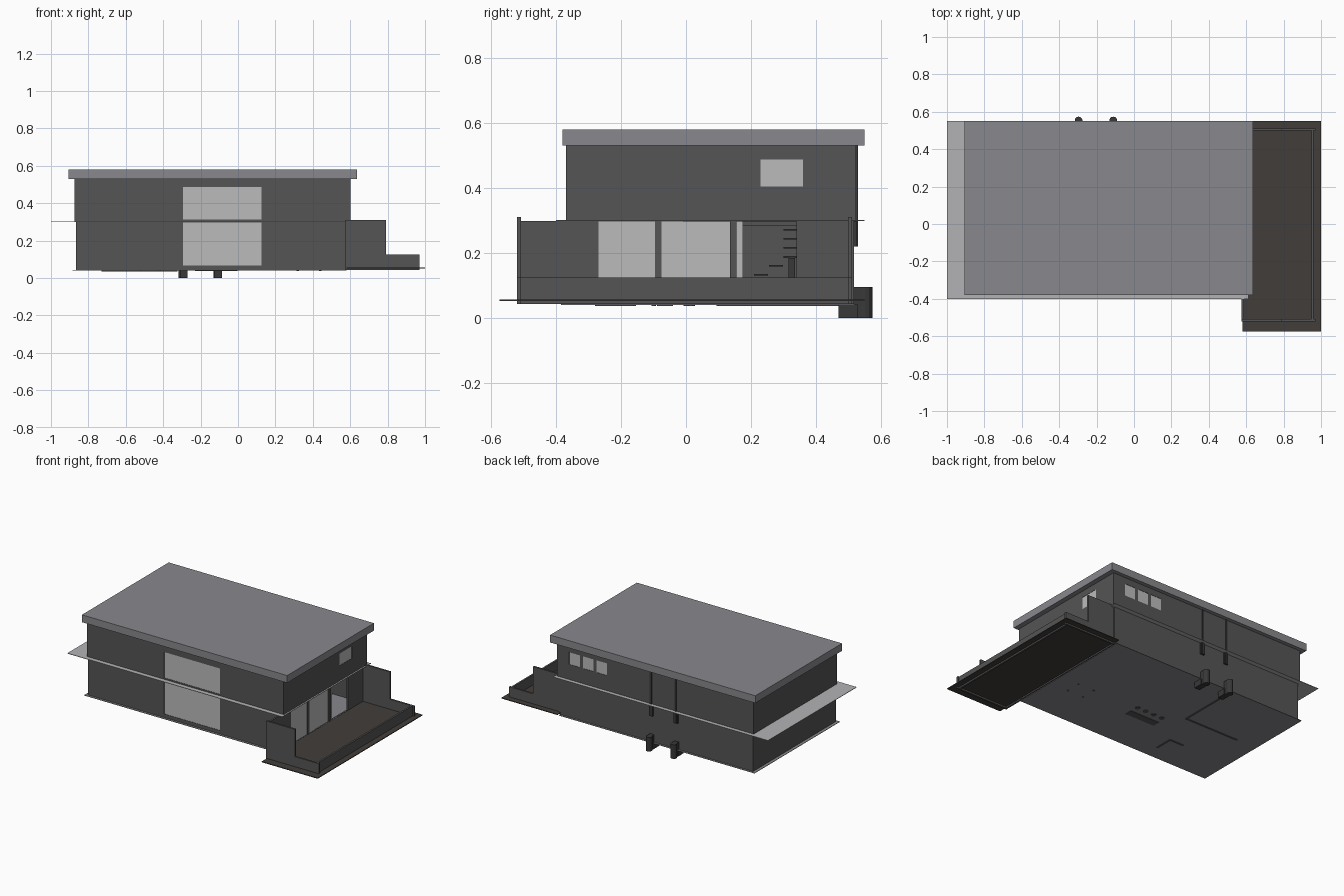
import bpy, bmesh, math

if "Cube" in bpy.data.objects:
    bpy.data.objects.remove(bpy.data.objects["Cube"])

def mat(name, r, g, b):
    m = bpy.data.materials.new(name)
    m.diffuse_color = (r, g, b, 1)
    m.use_nodes = True
    m.node_tree.nodes["Principled BSDF"].inputs["Base Color"].default_value = m.diffuse_color
    return m

WALL = mat("dark_wall", 0.09, 0.09, 0.092)
ROOF = mat("roof_grey", 0.25, 0.25, 0.27)
DECK = mat("deck_brown", 0.055, 0.048, 0.042)
SLAB = mat("slab_grey", 0.45, 0.45, 0.47)
GLASS = mat("pale_glass", 0.5, 0.5, 0.5)
PIPE = mat("pipe_dark", 0.04, 0.04, 0.042)

def finish(name, bm, m):
    bmesh.ops.recalc_face_normals(bm, faces=bm.faces)
    me = bpy.data.meshes.new(name)
    bm.to_mesh(me)
    bm.free()
    me.materials.append(m)
    ob = bpy.data.objects.new(name, me)
    bpy.context.collection.objects.link(ob)
    return ob

def box(name, x, y, z, m):
    """Box from (min, max) ranges."""
    bm = bmesh.new()
    bmesh.ops.create_cube(bm, size=1)
    for v in bm.verts:
        v.co = [(r[0] + r[1]) / 2 + c * (r[1] - r[0]) for r, c in zip((x, y, z), v.co)]
    return finish(name, bm, m)

def cylinder(name, x, y, z, r, m, n=12):
    bm = bmesh.new()
    bmesh.ops.create_cone(bm, cap_ends=True, segments=n, radius1=r, radius2=r, depth=z[1] - z[0])
    bmesh.ops.translate(bm, verts=bm.verts, vec=(x, y, (z[0] + z[1]) / 2))
    return finish(name, bm, m)

def wall(name, axis, pos, span, z, holes=(), thick=0.012):
    """Wall along x or y, centred on pos; holes are (a0, a1, z0, z1)."""
    us = sorted({*span, *(h[i] for h in holes for i in (0, 1))})
    zs = sorted({*z, *(h[i] for h in holes for i in (2, 3))})
    bm = bmesh.new()
    for u0, u1 in zip(us, us[1:]):
        for z0, z1 in zip(zs, zs[1:]):
            uc, zc = (u0 + u1) / 2, (z0 + z1) / 2
            if any(h[0] < uc < h[1] and h[2] < zc < h[3] for h in holes):
                continue
            pts = ((u0, z0), (u1, z0), (u1, z1), (u0, z1))
            bm.faces.new([bm.verts.new((u, pos, w) if axis == "x" else (pos, u, w)) for u, w in pts])
    bmesh.ops.remove_doubles(bm, verts=bm.verts, dist=1e-5)
    ob = finish(name, bm, WALL)
    s = ob.modifiers.new("thickness", "SOLIDIFY")
    s.thickness, s.offset = thick, 0
    return ob

def pane(name, axis, pos, hole):
    u, z, t = hole[:2], hole[2:], (pos - 0.002, pos + 0.002)
    box(name, u if axis == "x" else t, t if axis == "x" else u, z, GLASS)

# Roof, mid slab and floor plate
box("roof", (-0.905, 0.635), (-0.38, 0.55), (0.53, 0.58), ROOF)
box("mid_slab", (-1.0, 0.612), (-0.40, 0.55), (0.299, 0.302), SLAB)
box("floor_plate", (-0.885, 0.58), (-0.385, 0.53), (0.04, 0.043), ROOF)

# Upper storey
UZ = (0.302, 0.53)
front_up = (-0.295, 0.125, 0.312, 0.487)
right_up = (0.23, 0.36, 0.405, 0.487)
back_up = [(x, x + 0.08, 0.405, 0.487) for x in (0.225, 0.327, 0.43)]
wall("upper_front_wall", "x", -0.364, (-0.875, 0.602), UZ, [front_up])
wall("upper_back_wall", "x", 0.518, (-0.875, 0.602), UZ, back_up)
wall("upper_left_wall", "y", -0.869, (-0.37, 0.524), UZ)
wall("upper_right_wall", "y", 0.596, (-0.37, 0.524), UZ, [right_up])
pane("upper_front_window", "x", -0.366, front_up)
pane("upper_right_window", "y", 0.598, right_up)
for i, h in enumerate(back_up):
    pane(f"upper_back_window_{i}", "x", 0.520, h)

# Lower storey
LZ = (0.043, 0.299)
front_low = (-0.295, 0.125, 0.067, 0.297)
doors = [(-0.27, -0.095, 0.058, 0.297), (-0.075, 0.135, 0.058, 0.297), (0.155, 0.34, 0.058, 0.297)]
wall("lower_front_wall", "x", -0.364, (-0.865, 0.59), LZ, [front_low])
wall("lower_back_wall", "x", 0.511, (-0.865, 0.59), LZ)
wall("lower_left_wall", "y", -0.859, (-0.37, 0.517), LZ)
wall("lower_right_wall", "y", 0.582, (-0.52, 0.517), LZ, doors)
pane("lower_front_window", "x", -0.366, front_low)
pane("terrace_glass_a", "y", 0.582, doors[0])
pane("terrace_glass_b", "y", 0.584, (-0.075, -0.01, 0.058, 0.297))
pane("terrace_glass_c", "y", 0.580, (-0.01, 0.135, 0.058, 0.297))
pane("terrace_glass_d", "y", 0.580, (0.155, 0.175, 0.058, 0.297))

# Terrace: plate, tall side walls stepping down to a low parapet
box("terrace_deck", (0.58, 1.0), (-0.575, 0.55), (0.052, 0.057), DECK)
for side, y in (("front", -0.514), ("back", 0.505)):
    wall(f"terrace_{side}_wall", "x", y, (0.576, 0.96), (0.042, 0.297), [(0.79, 0.97, 0.125, 0.31)])
wall("terrace_parapet", "y", 0.954, (-0.52, 0.51), (0.042, 0.125))

# Rear downpipes with hoppers and ground drains
for i, x in enumerate((-0.29, -0.105)):
    box(f"downpipe_{i}", (x - 0.006, x + 0.006), (0.518, 0.53), (0.22, 0.53), PIPE)
    box(f"pipe_hopper_{i}", (x - 0.014, x + 0.014), (0.512, 0.527), (0.22, 0.297), PIPE)
    box(f"drain_foot_{i}", (x - 0.02, x + 0.02), (0.47, 0.53), (0.0, 0.04), PIPE)
    cylinder(f"drain_pipe_{i}", x - 0.006, 0.553, (0.0, 0.095), 0.021, PIPE)
    box(f"drain_link_{i}", (x - 0.018, x + 0.012), (0.515, 0.55), (0.0, 0.095), PIPE)

# Interior partitions, reaching just under the floor plate
PZ = (0.036, 0.298)
wall("room_side_wall", "y", -0.33, (0.1, 0.51), PZ)
wall("room_front_wall", "x", 0.1, (-0.73, -0.33), PZ)
wall("entry_side_wall", "y", -0.42, (-0.28, -0.16), PZ)
wall("entry_back_wall", "x", -0.16, (-0.52, -0.42), PZ)
wall("stair_back_wall", "y", 0.15, (0.17, 0.51), (0.043, 0.285))

# Open stair: two treads up to a turn, then a straight flight
for i in range(2):
    y = 0.21 + i * 0.045
    box(f"stair_tread_low_{i}", (0.38, 0.5), (y, y + 0.043), (0.13 + i * 0.028, 0.135 + i * 0.028), PIPE)
for i in range(4):
    x = 0.43 - i * 0.06
    box(f"stair_tread_high_{i}", (x - 0.06, x), (0.30, 0.42), (0.185 + i * 0.028, 0.19 + i * 0.028), PIPE)
box("stair_post", (0.42, 0.44), (0.315, 0.335), (0.043, 0.185), PIPE)

# Counter with four stools, dining table
box("counter", (-0.23, -0.01), (-0.09, -0.04), (0.037, 0.13), WALL)
for i in range(4):
    cylinder(f"stool_{i}", -0.02 - i * 0.064, 0.01, (0.037, 0.1), 0.017, WALL)
box("table_top", (0.3, 0.46), (-0.12, 0.02), (0.1, 0.107), WALL)
for i in range(4):
    cylinder(f"table_leg_{i}", (0.32, 0.44)[i % 2], (-0.1, 0.0)[i // 2], (0.037, 0.1), 0.007, WALL)
